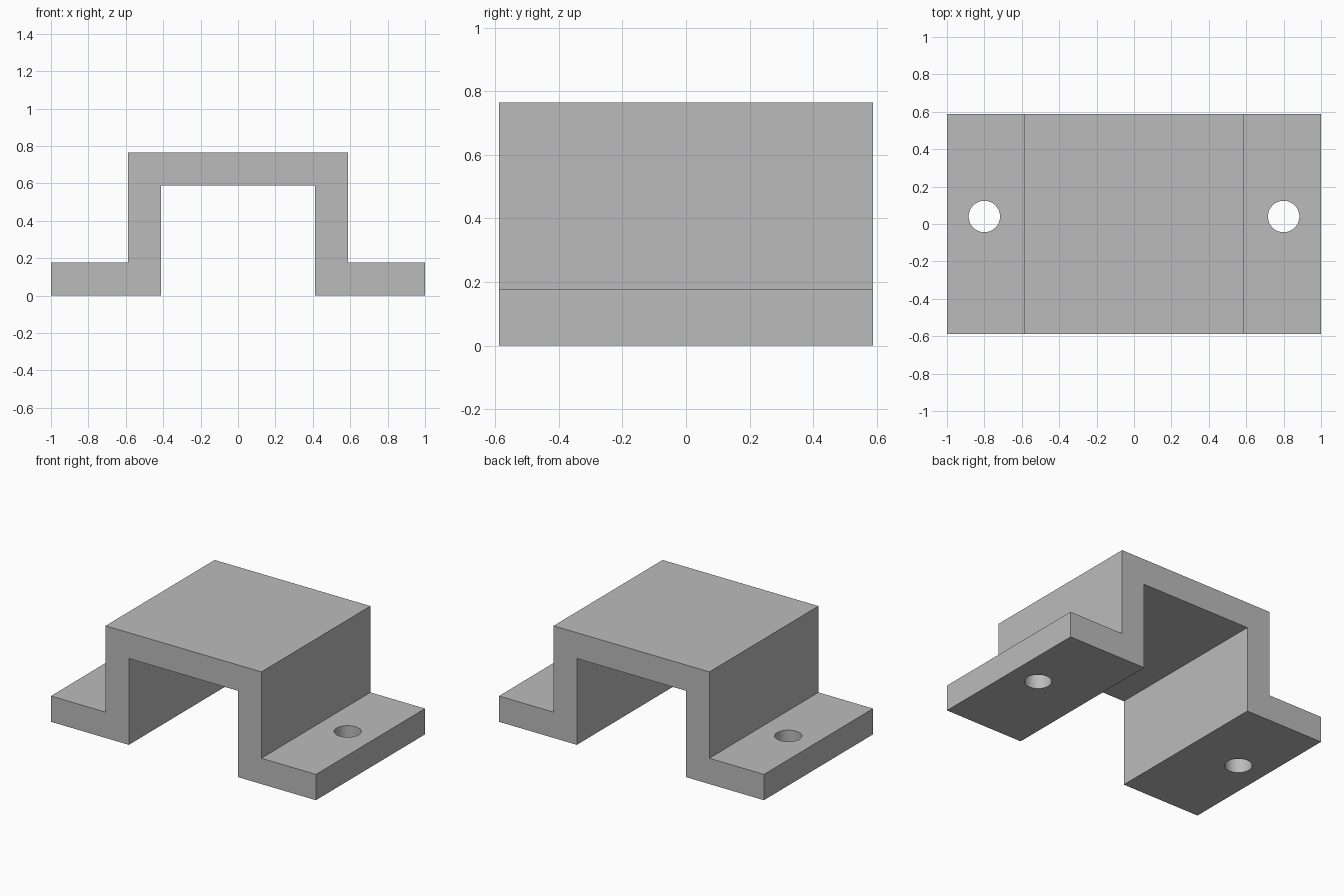
import bpy
import bmesh
import math

cube = bpy.data.objects.get("Cube")
if cube:
    bpy.data.objects.remove(cube, do_unlink=True)

DEPTH = 1.176
THICK = 0.176
OUTER, INNER = 0.588, 0.412
HEIGHT = 0.765
HOLE_X, HOLE_Y, HOLE_R = 0.8, 0.04, 0.084

grey = bpy.data.materials.new("plain grey")
grey.use_nodes = True
colour = (0.5, 0.5, 0.5, 1)
grey.diffuse_color = colour
grey.node_tree.nodes["Principled BSDF"].inputs["Base Color"].default_value = colour

# Hat-section bracket: half profile mirrored, then extruded front to back
half = [(INNER, HEIGHT - THICK), (INNER, 0), (1, 0), (1, THICK),
        (OUTER, THICK), (OUTER, HEIGHT)]
profile = half + [(-x, z) for x, z in reversed(half)]
bm = bmesh.new()
face = bm.faces.new([bm.verts.new((x, -DEPTH / 2, z)) for x, z in profile])
result = bmesh.ops.extrude_face_region(bm, geom=[face])
moved = [v for v in result["geom"] if isinstance(v, bmesh.types.BMVert)]
bmesh.ops.translate(bm, verts=moved, vec=(0, DEPTH, 0))
bmesh.ops.recalc_face_normals(bm, faces=bm.faces)
mesh = bpy.data.meshes.new("bracket")
bm.to_mesh(mesh)
bm.free()
mesh.materials.append(grey)
bracket = bpy.data.objects.new("bracket", mesh)
bpy.context.collection.objects.link(bracket)


# Bolt hole through each foot flange
def drill(name, x):
    bpy.ops.mesh.primitive_cylinder_add(vertices=64, radius=HOLE_R, depth=THICK * 3,
                                        location=(x, HOLE_Y, THICK / 2))
    cutter = bpy.context.object
    cutter.name = name
    cutter.hide_render = True
    cutter.data.materials.append(grey)
    bpy.ops.object.select_all(action="DESELECT")
    bracket.select_set(True)
    bpy.context.view_layer.objects.active = bracket
    cut = bracket.modifiers.new(name, "BOOLEAN")
    cut.operation = "DIFFERENCE"
    cut.solver = "EXACT"
    cut.object = cutter
    bpy.ops.object.modifier_apply(modifier=cut.name)
    bpy.data.objects.remove(cutter, do_unlink=True)


drill("left_hole", HOLE_X)
drill("right_hole", -HOLE_X)

bpy.ops.object.shade_smooth_by_angle(angle=math.radians(30))
